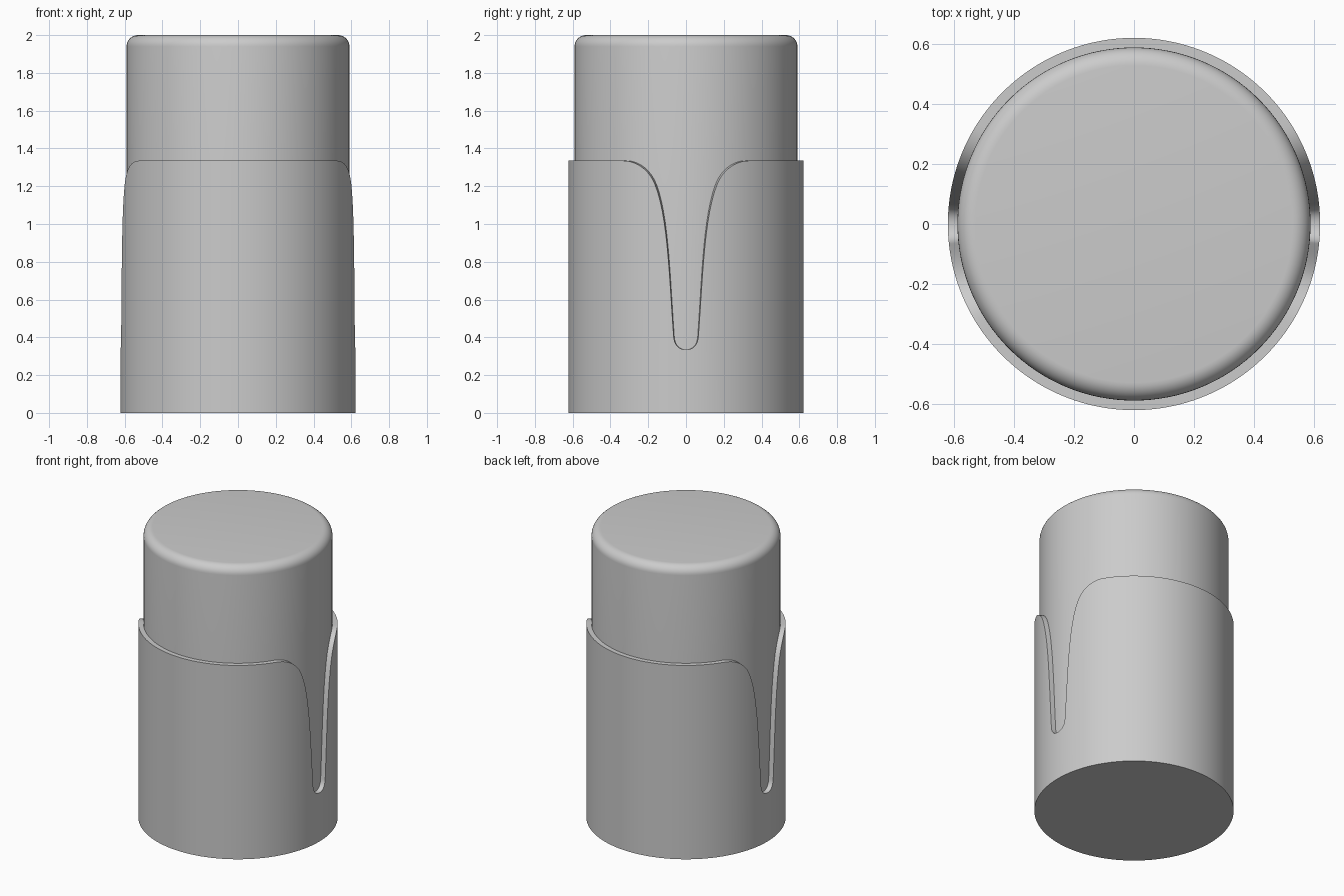
import bpy, bmesh, math
from mathutils import Vector
from mathutils.geometry import interpolate_bezier

if "Cube" in bpy.data.objects:
    bpy.data.objects.remove(bpy.data.objects["Cube"])

R_BODY, R_SLEEVE, RIM_Z = 0.59, 0.622, 1.335


def finish(name, bm, angle):
    bmesh.ops.recalc_face_normals(bm, faces=bm.faces)
    mesh = bpy.data.meshes.new(name)
    bm.to_mesh(mesh)
    bm.free()
    ob = bpy.data.objects.new(name, mesh)
    bpy.context.collection.objects.link(ob)
    bpy.ops.object.select_all(action='DESELECT')
    bpy.context.view_layer.objects.active = ob
    ob.select_set(True)
    bpy.ops.object.shade_smooth_by_angle(angle=math.radians(angle))
    return ob


# Inner body: solid cylinder with a rounded top edge
bm = bmesh.new()
bmesh.ops.create_cone(bm, cap_ends=True, segments=128, radius1=R_BODY,
                      radius2=R_BODY, depth=1.98)
bmesh.ops.translate(bm, verts=bm.verts, vec=(0, 0, 1.01))
top = [e for e in bm.edges if all(v.co.z > 1.99 for v in e.verts)]
bmesh.ops.bevel(bm, geom=top, offset=0.06, segments=8, profile=0.5, affect='EDGES')
finish("inner_body", bm, 30)

# Slot outline, half of it: (y, height of the sleeve edge)
curves = [
    [(0, .335), (.035, .335), (.060, .355), (.065, .40)],
    [(.065, .40), (.088, .70), (.095, 1.04), (.165, 1.21)],
    [(.165, 1.21), (.20, 1.295), (.27, RIM_Z), (.335, RIM_Z)],
]
half = []
for c in curves:
    pts = interpolate_bezier(*[Vector((y, z, 0)) for y, z in c], 14)
    half += [(math.asin(p.x / R_SLEEVE), p.y) for p in pts[:-1]]

# Quarter of the rim, continued to the front, then mirrored all round
start = math.asin(.335 / R_SLEEVE)
N = 22
quarter = half + [(start + (math.pi / 2 - start) * i / N, RIM_Z) for i in range(N + 1)]
semi = quarter + [(math.pi - a, z) for a, z in quarter[-2:0:-1]]
ring = semi + [(a + math.pi, z) for a, z in semi]

# Sleeve: thin slotted wall with a closed base
bm = bmesh.new()
cols = []
for a, z in ring:
    c, s = math.cos(a), math.sin(a)
    r_in = R_BODY - 0.006
    cols.append([bm.verts.new(p) for p in (
        (R_SLEEVE * c, R_SLEEVE * s, 0), (R_SLEEVE * c, R_SLEEVE * s, z),
        (r_in * c, r_in * s, z), (r_in * c, r_in * s, 0.015))])
for i, a in enumerate(cols):
    b = cols[(i + 1) % len(cols)]
    for k in range(3):
        bm.faces.new((a[k], b[k], b[k + 1], a[k + 1]))
bm.faces.new([c[0] for c in cols])
bm.faces.new([c[3] for c in cols])
finish("slotted_sleeve", bm, 30)
